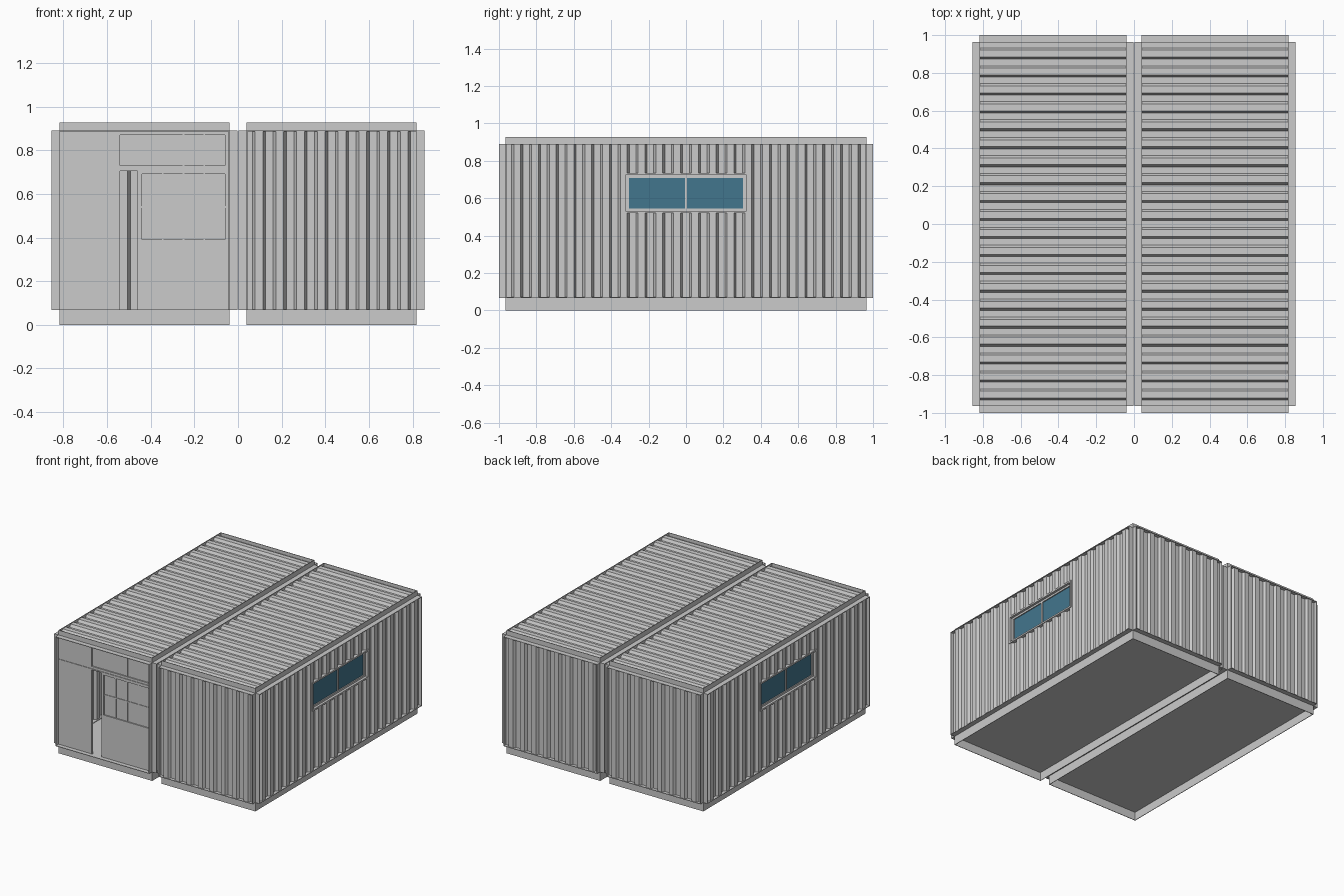
import bpy, bmesh
from mathutils import Matrix, Vector

if "Cube" in bpy.data.objects:
    bpy.data.objects.remove(bpy.data.objects["Cube"])

def material(name, rgb):
    m = bpy.data.materials.new(name)
    m.diffuse_color = (*rgb, 1)
    m.use_nodes = True
    m.node_tree.nodes["Principled BSDF"].inputs["Base Color"].default_value = m.diffuse_color
    return m

GREY = material("grey metal", (0.6, 0.6, 0.6))
BLUE = material("blue glass", (0.055, 0.18, 0.27))

# main sizes: module half width, half length, wall bottom / top, panel depth
CX, HW, HL, Z0, Z1, D = 0.429, 0.39, 0.964, 0.067, 0.89, 0.036
X, Y, Z = Vector((1, 0, 0)), Vector((0, 1, 0)), Vector((0, 0, 1))

def finish(name, bm, mat, mtx=None):
    if mtx is not None:
        bm.transform(mtx)
    me = bpy.data.meshes.new(name)
    bm.to_mesh(me)
    bm.free()
    me.materials.append(mat)
    ob = bpy.data.objects.new(name, me)
    bpy.context.collection.objects.link(ob)
    return ob

def add_box(bm, lo, hi):
    c = [(a + b) / 2 for a, b in zip(lo, hi)]
    s = [b - a for a, b in zip(lo, hi)]
    bmesh.ops.create_cube(bm, size=1, matrix=Matrix.Translation(c) @ Matrix.Diagonal((*s, 1)))

def boxes(name, items, mat=GREY, mtx=None):
    bm = bmesh.new()
    for lo, hi in items:
        add_box(bm, lo, hi)
    return finish(name, bm, mat, mtx)

def frame_matrix(origin, u, v):
    w = u.cross(v)
    m = Matrix((u, v, w)).transposed().to_4x4()
    m.translation = origin
    return m

def rim(name, mtx, lu, lv, t=0.004):
    """Thin edge plates around a panel."""
    a, b = lu / 2, lv / 2
    boxes(name, [((-a, -b, 0), (a, -b + t, D)), ((-a, b - t, 0), (a, b, D)),
                 ((-a, -b, 0), (-a + t, b, D)), ((a - t, -b, 0), (a, b, D))], GREY, mtx)

def panel(name, mtx, lu, lv, n, hole=None):
    """Corrugated sheet (ribs along v) inside a thin rim; w points outward."""
    slope, peak, valley, low, high = 0.012, 0.036, 0.035, 0.011, 0.031
    period = 2 * slope + peak + valley
    pts, u = [(-lu / 2, low)], -(n * period - valley) / 2
    for _ in range(n):
        pts += [(u, low), (u + slope, high), (u + slope + peak, high), (u + 2 * slope + peak, low)]
        u += period
    pts.append((lu / 2, low))
    bm = bmesh.new()
    rows = [[bm.verts.new((a, s * lv / 2, b)) for a, b in pts] for s in (-1, 1)]
    for i in range(len(pts) - 1):
        bm.faces.new((rows[0][i], rows[0][i + 1], rows[1][i + 1], rows[1][i]))
    if hole:
        # cut the window opening
        u0, u1, v0, v1 = hole
        for co, no in (((u0, 0, 0), X), ((u1, 0, 0), X), ((0, v0, 0), Y), ((0, v1, 0), Y)):
            bmesh.ops.bisect_plane(bm, geom=bm.verts[:] + bm.edges[:] + bm.faces[:],
                                   plane_co=co, plane_no=no)
        inside = []
        for f in bm.faces:
            c = f.calc_center_median()
            if u0 < c.x < u1 and v0 < c.y < v1:
                inside.append(f)
        bmesh.ops.delete(bm, geom=inside, context='FACES')
    sheet = finish(name + "_sheet", bm, GREY, mtx)
    mod = sheet.modifiers.new("thickness", 'SOLIDIFY')
    mod.thickness = 0.002
    mod.offset = -1
    rim(name + "_rim", mtx, lu, lv)

def window(mtx, zc):
    """Two-pane sliding window set into a side panel."""
    a, v0, v1, t, top = 0.335, 0.52 - zc, 0.735 - zc, 0.026, D
    s0, s1 = v0 + 0.012, v1 - 0.012
    boxes("window_frame", [((-a, v0, 0), (a, s0, top)), ((-a, s1, 0), (a, v1, top)),
                           ((-a, s0, 0), (-a + 0.012, s1, top)),
                           ((a - 0.012, s0, 0), (a, s1, top))], GREY, mtx)
    # sashes
    boxes("window_sash", [((-a, v0, 0), (a, v0 + t, 0.018)), ((-a, v1 - t, 0), (a, v1, 0.018)),
                          ((-a, s0, 0), (-a + t + 0.004, s1, 0.018)),
                          ((a - t - 0.004, s0, 0), (a, s1, 0.018)),
                          ((-0.006, s0, 0), (0.006, s1, 0.018))], GREY, mtx)
    boxes("window_glass", [((-a + t, v0 + t, 0.004), (a - t, v1 - t, 0.010))], BLUE, mtx)

ZC, H = (Z0 + Z1) / 2, Z1 - Z0
for s, side in ((-1, "left"), (1, "right")):
    cx = s * CX
    x0, x1, t = cx - HW, cx + HW, 0.004
    # floor plate on a hollow skirt, open below
    boxes(side + "_floor", [((x0, -HL, Z0 - 0.004), (x1, HL, Z0))])
    boxes(side + "_base_skirt", [((x0, -HL, 0), (x0 + t, HL, Z0 - 0.004)),
                                 ((x1 - t, -HL, 0), (x1, HL, Z0 - 0.004)),
                                 ((x0 + t, -HL, 0), (x1 - t, -HL + t, Z0 - 0.004)),
                                 ((x0 + t, HL - t, 0), (x1 - t, HL, Z0 - 0.004))])
    # roof, back and side walls
    panel(side + "_roof", frame_matrix(Vector((cx, 0, Z1)), Y, -X), 2 * HL, 2 * HW, 20)
    panel(side + "_back_wall", frame_matrix(Vector((cx, HL, ZC)), -X, Z), 2 * HW, H, 8)
    for d in (-1, 1):
        m = frame_matrix(Vector((cx + d * HW, 0, ZC)), d * Y, Z)
        outer = d == s
        panel(side + ("_outer_wall" if outer else "_inner_wall"), m, 2 * HL, H, 20,
              (-0.33, 0.33, 0.525 - ZC, 0.73 - ZC) if outer else None)
        if outer:
            window(m, ZC)

# front panels: corrugated on the right module, rimmed shop front on the left
panel("right_front_wall", frame_matrix(Vector((CX, -HL, ZC)), X, Z), 2 * HW, H, 8)
rim("shop_front_rim", frame_matrix(Vector((-CX, -HL, ZC)), X, Z), 2 * HW, H)

# shop wall set back inside the rim
L, R = -CX - HW, -CX + HW
F, B = -HL - 0.004, -HL + 0.010
boxes("shop_wall", [((L, F, Z0), (-0.54, B, Z1)),
                    ((-0.06, F, Z0), (R, B, Z1)),
                    ((-0.54, F, 0.87), (-0.06, B, Z1)),
                    ((-0.54, F, 0.705), (-0.06, B, 0.73))])
# thin rail and post
boxes("shop_rail", [((L, F - 0.004, 0.705), (R, F, 0.713)),
                    ((-0.546, F - 0.004, Z0), (-0.54, F, Z1))])
# transom panes and mullions
P = F + 0.009
boxes("transom", [((-0.54, P, 0.73), (-0.06, B, 0.87))]
      + [((x - 0.004, P - 0.004, 0.73), (x + 0.004, B, 0.87)) for x in (-0.25, -0.155)])
# sliding door, left partly open
boxes("sliding_door", [((-0.46, F, Z0), (-0.06, B, 0.39)),
                       ((-0.46, F, 0.69), (-0.06, B, 0.705)),
                       ((-0.46, F, 0.39), (-0.44, B, 0.69)),
                       ((-0.44, P, 0.39), (-0.06, B, 0.69))])
# door window bars
bars = [((x - 0.004, P - 0.004, 0.39), (x + 0.004, B, 0.69)) for x in (-0.345, -0.25, -0.155)]
bars.append(((-0.44, P - 0.004, 0.536), (-0.06, B, 0.544)))
boxes("door_window_bars", bars)
